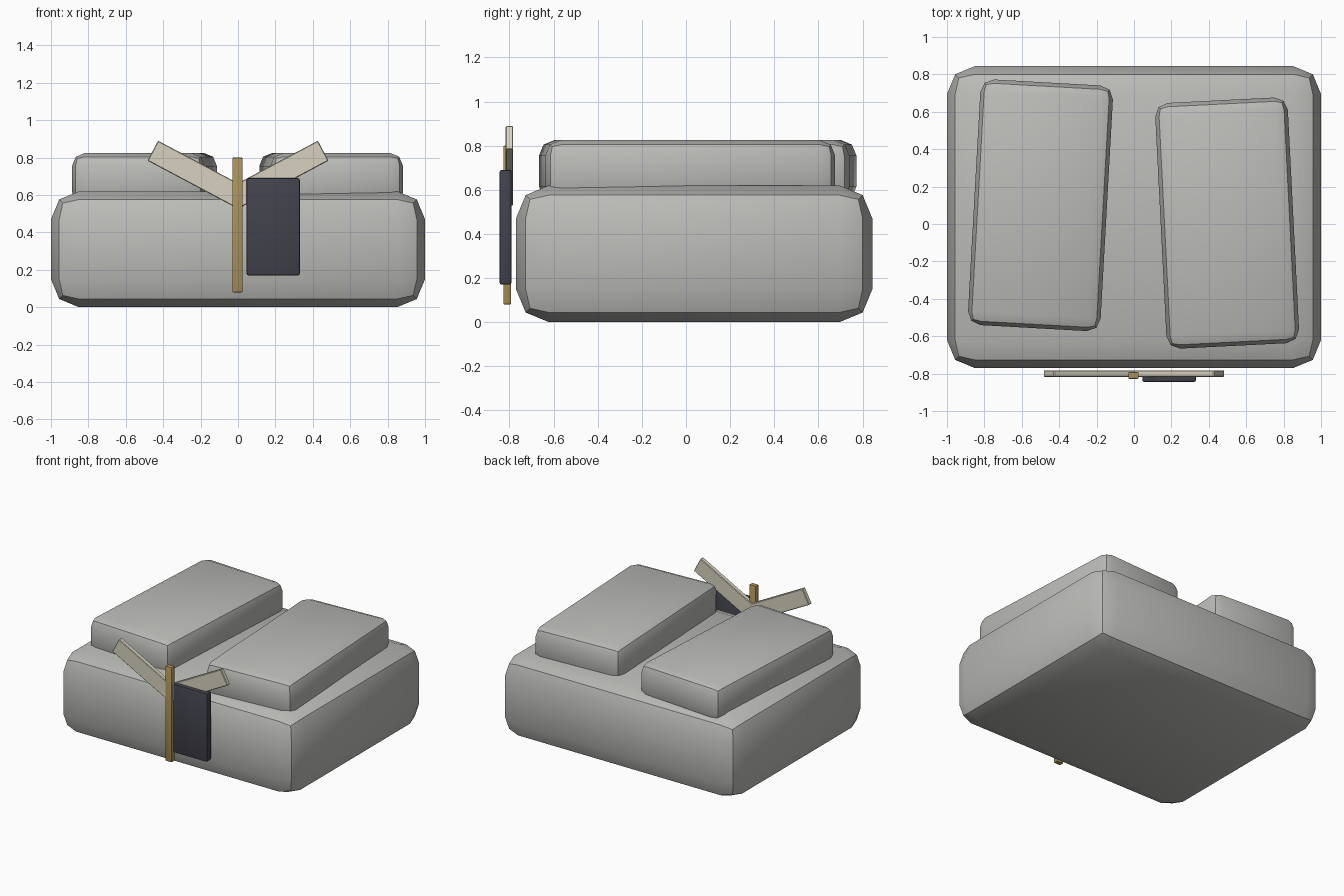
import bpy
import math

if "Cube" in bpy.data.objects:
    bpy.data.objects.remove(bpy.data.objects["Cube"])


def material(name, rgb):
    m = bpy.data.materials.new(name)
    m.diffuse_color = (*rgb, 1.0)
    m.use_nodes = True
    m.node_tree.nodes["Principled BSDF"].inputs["Base Color"].default_value = m.diffuse_color
    return m


GREY = material("soft grey", (0.50, 0.50, 0.48))
CREAM = material("cream", (0.68, 0.64, 0.52))
BRASS = material("brass", (0.42, 0.29, 0.10))
CHARCOAL = material("charcoal", (0.055, 0.055, 0.075))


def rounded_box(name, center, size, mat, bevel, segments=2, rot=(0, 0, 0)):
    """Box with bevelled edges, smooth shaded across shallow angles."""
    bpy.ops.mesh.primitive_cube_add(size=1, location=center)
    ob = bpy.context.object
    ob.name = name
    ob.scale = size
    bpy.ops.object.transform_apply(location=False, rotation=False, scale=True)
    ob.rotation_euler = [math.radians(a) for a in rot]
    mod = ob.modifiers.new("bevel", "BEVEL")
    mod.width = bevel
    mod.segments = segments
    bpy.ops.object.modifier_apply(modifier=mod.name)
    ob.data.materials.append(mat)
    bpy.ops.object.shade_smooth_by_angle(angle=math.radians(30))
    return ob


# Large padded base
rounded_box("base", (0, 0.037, 0.31), (2.0, 1.615, 0.62), GREY, 0.15)

# Two cushions, slightly turned towards each other
rounded_box("left_cushion", (-0.50, 0.10, 0.685), (0.71, 1.315, 0.28), GREY, 0.07, rot=(0, 0, -3.2))
rounded_box("right_cushion", (0.498, 0.005, 0.685), (0.71, 1.315, 0.28), GREY, 0.07, rot=(0, 0, 2.9))

# Cream ribbon arms forming a V
for side, name in ((-1, "left_ribbon"), (1, "right_ribbon")):
    rounded_box(name, (side * 0.215, -0.80, 0.709), (0.545, 0.034, 0.121), CREAM,
                0.004, 1, rot=(0, -side * 28, 0))

# Upright brass rod and dark hanging panel
rounded_box("rod", (-0.003, -0.81, 0.44), (0.055, 0.036, 0.72), BRASS, 0.006)
rounded_box("panel", (0.188, -0.818, 0.43), (0.285, 0.054, 0.52), CHARCOAL, 0.01)
